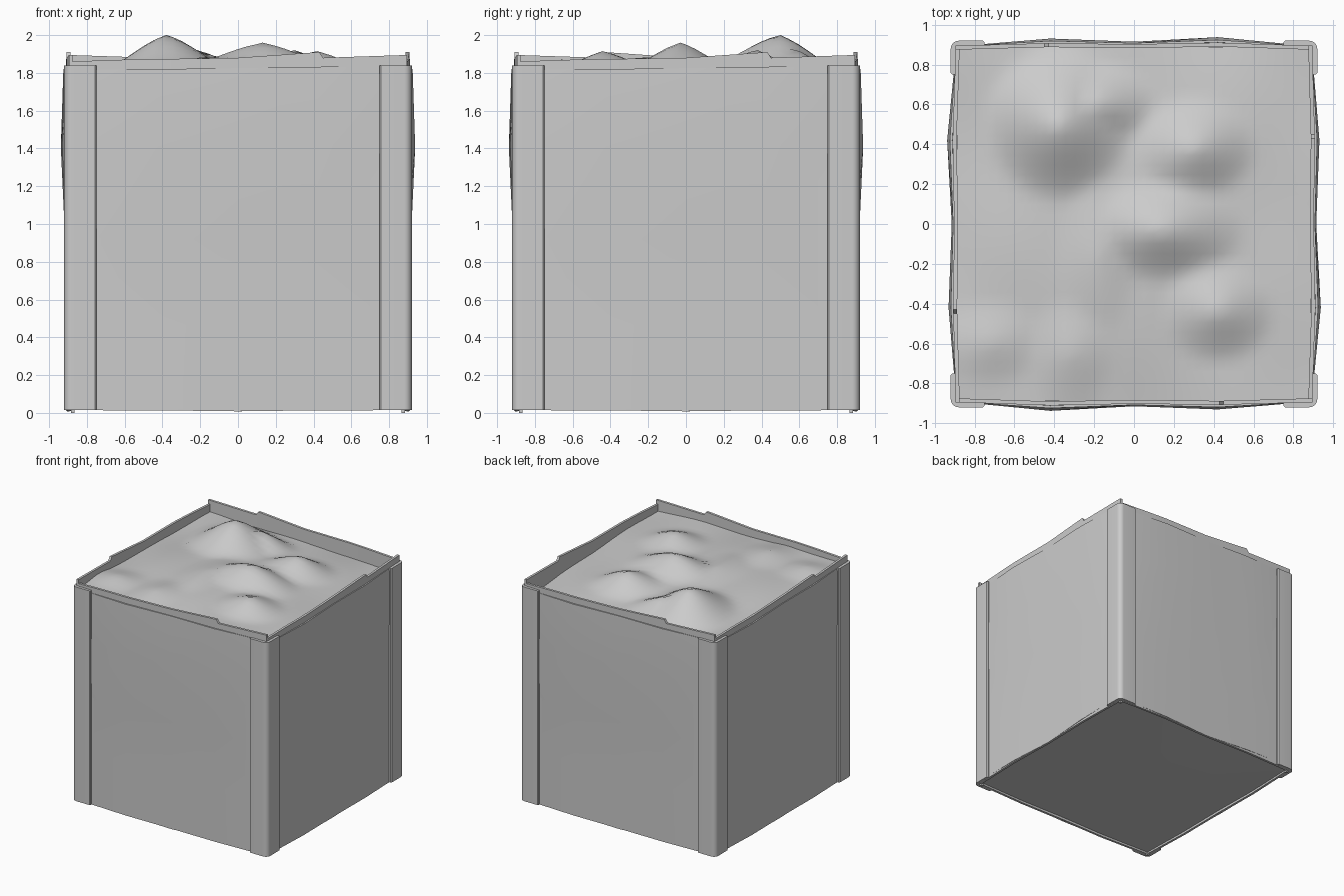
import bpy, bmesh, math
from mathutils import Matrix

if "Cube" in bpy.data.objects:
    bpy.data.objects.remove(bpy.data.objects["Cube"])


def interp(pts, t):
    # piecewise-linear lookup
    if t <= pts[0][0]:
        return pts[0][1]
    for (a, va), (b, vb) in zip(pts, pts[1:]):
        if t <= b:
            return va + (vb - va) * (t - a) / (b - a)
    return pts[-1][1]


def finish(bm, name, turn=0, angle=35):
    bmesh.ops.recalc_face_normals(bm, faces=bm.faces)
    me = bpy.data.meshes.new(name)
    bm.to_mesh(me)
    bm.free()
    me.transform(Matrix.Rotation(math.radians(90 * turn), 4, 'Z'))
    ob = bpy.data.objects.new(name, me)
    bpy.context.collection.objects.link(ob)
    bpy.ops.object.select_all(action='DESELECT')
    ob.select_set(True)
    bpy.context.view_layer.objects.active = ob
    bpy.ops.object.shade_smooth_by_angle(angle=math.radians(angle))
    return ob


def panel(name, turn, us, rows, top, bottom, depth, thick):
    # front-facing wall slab with front surface and back surface, rims closed
    bm = bmesh.new()

    def layer(off):
        return [[bm.verts.new((u, -depth(u, r) + off,
                               interp(bottom, u) + r * (interp(top, u) - interp(bottom, u))))
                 for u in us] for r in rows]
    f, b = layer(0), layer(thick)
    for g in (f, b):
        for j in range(len(rows) - 1):
            for i in range(len(us) - 1):
                bm.faces.new((g[j][i], g[j][i + 1], g[j + 1][i + 1], g[j + 1][i]))

    def loop(g):
        return (g[0] + [r[-1] for r in g[1:]] + g[-1][-2::-1] + [r[0] for r in g[-2:0:-1]])
    lf, lb = loop(f), loop(b)
    n = len(lf)
    for i in range(n):
        k = (i + 1) % n
        bm.faces.new((lf[i], lf[k], lb[k], lb[i]))
    return finish(bm, name, turn)


# Wall profiles
BULGE = [(-.88, 0), (-.42, .045), (0, .022), (.42, .038), (.88, 0)]
LIFT = [(0, .5), (.5, .5), (.77, 1), (1, .7)]
OUT_TOP = [(-.88, 1.815), (0, 1.825), (.88, 1.84)]
OUT_BOT = [(-.88, .035), (0, .008), (.88, .055)]
IN_TOP = [(-.9, 1.86), (-.6, 1.87), (0, 1.88), (.43, 1.91), (.45, 1.88), (.9, 1.895)]
IN_BOT = [(-.9, .015), (0, .01), (.9, .015)]
SIDES = ["front", "right", "back", "left"]

for t, side in enumerate(SIDES):
    panel(side + "_outer_panel", t, [-.88, -.42, 0, .42, .88], [0, .25, .5, .77, 1],
          OUT_TOP, OUT_BOT, lambda u, r: .893 + interp(BULGE, u) * interp(LIFT, r), .012)
    panel(side + "_inner_wall", t, [-.895, -.6, -.42, 0, .43, .45, .895], [0, .25, .5, .77, 1],
          IN_TOP, IN_BOT, lambda u, r: .895 + .35 * interp(BULGE, u), .02)

    # Rounded L-shaped corner posts
    bm = bmesh.new()
    o, n, e, r = .92, .885, .75, .04
    pts = [(e, -n), (e, -o + .008), (e + .008, -o)]
    pts += [(o - r + r * math.sin(a), -o + r - r * math.cos(a))
            for a in [math.radians(15 * k) for k in range(7)]]
    pts += [(o, -e - .008), (o - .008, -e), (n, -e), (n, -n)]
    lo = [bm.verts.new((x, y, .015)) for x, y in pts]
    face = bm.faces.new(lo)
    ext = bmesh.ops.extrude_face_region(bm, geom=[face])
    bmesh.ops.translate(bm, vec=(0, 0, 1.825),
                        verts=[v for v in ext['geom'] if isinstance(v, bmesh.types.BMVert)])
    finish(bm, side + "_corner_post", t)

    # Small foot under each corner
    bm = bmesh.new()
    bmesh.ops.create_cube(bm, size=1, matrix=Matrix.Translation((.875, -.875, .015))
                          @ Matrix.Diagonal((.02, .02, .03, 1)))
    finish(bm, side + "_corner_foot", t)

# Floor slab, slightly sagging
bm = bmesh.new()
bmesh.ops.create_grid(bm, x_segments=4, y_segments=4, size=.89)
for v in bm.verts:
    v.co.z = .03 - .015 * (1 - max(abs(v.co.x), abs(v.co.y)) / .89)
finish(bm, "floor")

# Heaped contents: x, y, peak height, x radius, y radius
PEAKS = [(-.38, .5, 2.0, .26, .27), (.13, -.03, 1.96, .3, .18), (.42, -.44, 1.915, .2, .18),
         (.3, .38, 1.92, .22, .18), (-.33, -.66, 1.87, .16, .2), (-.18, -.15, 1.885, .14, .3),
         (-.2, .6, 1.915, .22, .15), (-.72, -.6, 1.86, .2, .15)]


def ground(x, y):
    u, v = (x / .885 + 1) / 2, (y / .885 + 1) / 2
    rim = 1.82 * (1 - u) * (1 - v) + 1.81 * u * (1 - v) + 1.79 * (1 - u) * v + 1.74 * u * v
    mound = .055 * math.cos(x * 1.75) * math.cos(y * 1.75)
    return rim + mound + .008 * math.sin(7 * x + 2 * y) * math.cos(6 * y - x)


def heap(x, y):
    g = ground(x, y)
    z = g
    for px, py, h, rx, ry in PEAKS:
        d = math.hypot((x - px) / rx, (y - py) / ry)
        if d < 1.4:
            k = 1 - d / 1.4
            z = max(z, g + (h - ground(px, py)) * (.55 * k + .45 * k * k * (3 - 2 * k)))
    return min(z, 2.0)


bm = bmesh.new()
bmesh.ops.create_grid(bm, x_segments=36, y_segments=36, size=.888)
# snap the nearest grid point to each peak so the tips stay sharp
for px, py, *_ in PEAKS:
    v = min(bm.verts, key=lambda w: (w.co.x - px) ** 2 + (w.co.y - py) ** 2)
    v.co.x, v.co.y = px, py
for v in bm.verts:
    v.co.z = heap(v.co.x, v.co.y)
finish(bm, "heaped_contents", 0, 80)
